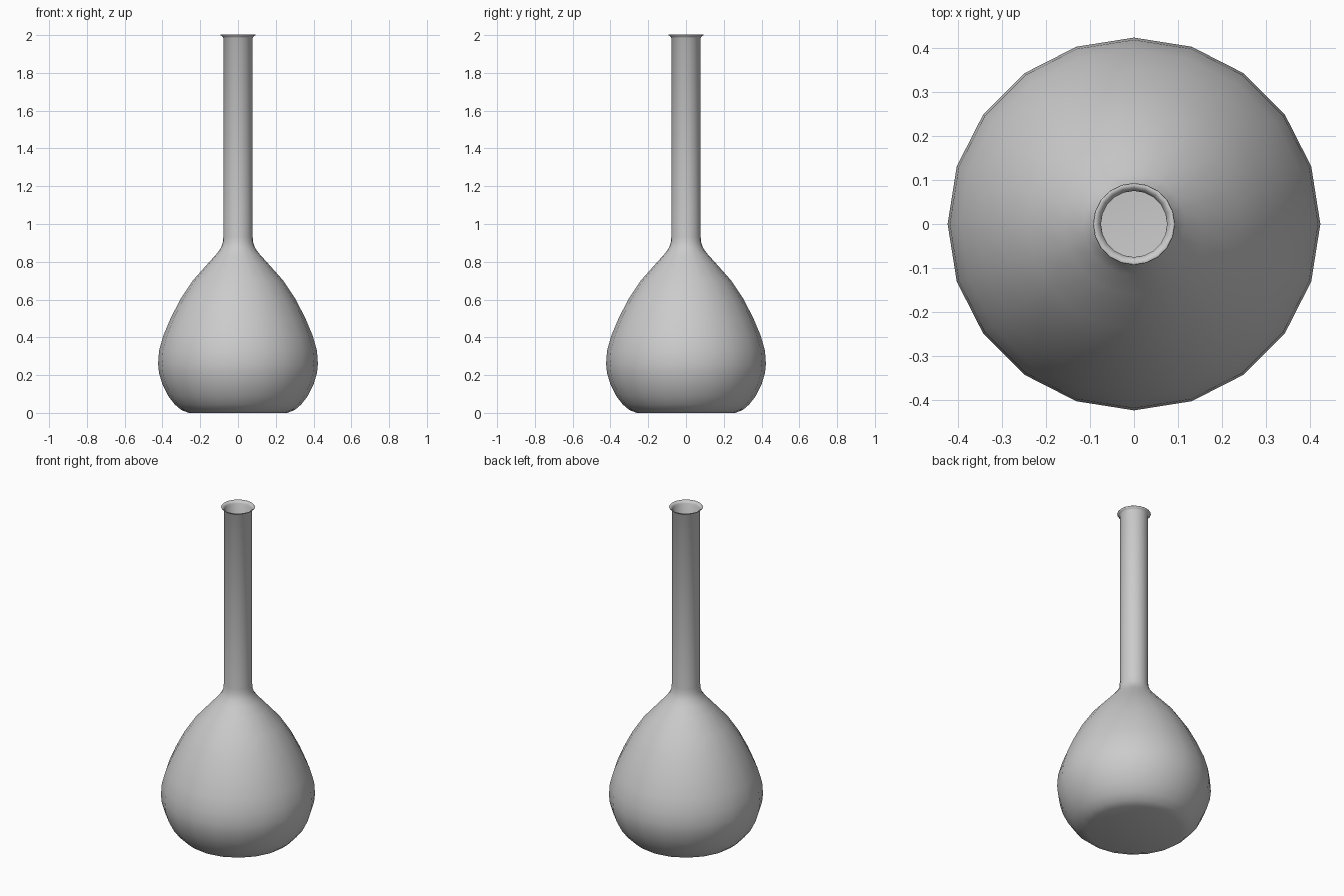
import bpy
import math
import bmesh

cube = bpy.data.objects.get("Cube")
if cube:
    bpy.data.objects.remove(cube, do_unlink=True)

SIDES = 20

# Material
glass = bpy.data.materials.new("grey_glass")
glass.use_nodes = True
grey = (0.6, 0.6, 0.6, 1)
glass.diffuse_color = grey
glass.node_tree.nodes["Principled BSDF"].inputs["Base Color"].default_value = grey


def lathe(name, profile):
    """Spin a (radius, height) profile that starts on the axis."""
    bm = bmesh.new()
    verts = [bm.verts.new((r, 0, z)) for r, z in profile]
    edges = [bm.edges.new(pair) for pair in zip(verts, verts[1:])]
    bmesh.ops.spin(bm, geom=verts + edges, cent=(0, 0, 0), axis=(0, 0, 1),
                   angle=math.tau, steps=SIDES, use_merge=True)
    bmesh.ops.remove_doubles(bm, verts=bm.verts, dist=0.0005)
    bmesh.ops.recalc_face_normals(bm, faces=bm.faces)
    # make the base point downward so the wall thickens inward
    base = min(bm.faces, key=lambda f: f.calc_center_median().z)
    if base.normal.z > 0:
        bmesh.ops.reverse_faces(bm, faces=bm.faces)
    mesh = bpy.data.meshes.new(name)
    bm.to_mesh(mesh)
    bm.free()
    obj = bpy.data.objects.new(name, mesh)
    bpy.context.collection.objects.link(obj)
    mesh.materials.append(glass)
    return obj


# Flat base, pear-shaped bulb, straight neck and flared lip
base = [(0, 0), (0.26, 0), (0.3, 0.015)]
bulb = [(0.335, 0.045), (0.37, 0.09), (0.4, 0.15), (0.418, 0.21), (0.423, 0.26),
        (0.418, 0.33), (0.395, 0.41), (0.357, 0.5), (0.306, 0.6),
        (0.24, 0.7), (0.16, 0.79), (0.115, 0.84)]
neck = [(0.092, 0.87), (0.081, 0.9), (0.078, 0.93), (0.078, 1.985)]
lip = [(0.083, 1.993), (0.093, 2.0)]
flask = lathe("flask", base + bulb + neck + lip)

# Thin wall
wall = flask.modifiers.new("wall", "SOLIDIFY")
wall.thickness = 0.003
wall.offset = -1

bpy.ops.object.select_all(action="DESELECT")
flask.select_set(True)
bpy.context.view_layer.objects.active = flask
bpy.ops.object.shade_smooth_by_angle(angle=math.radians(50))
